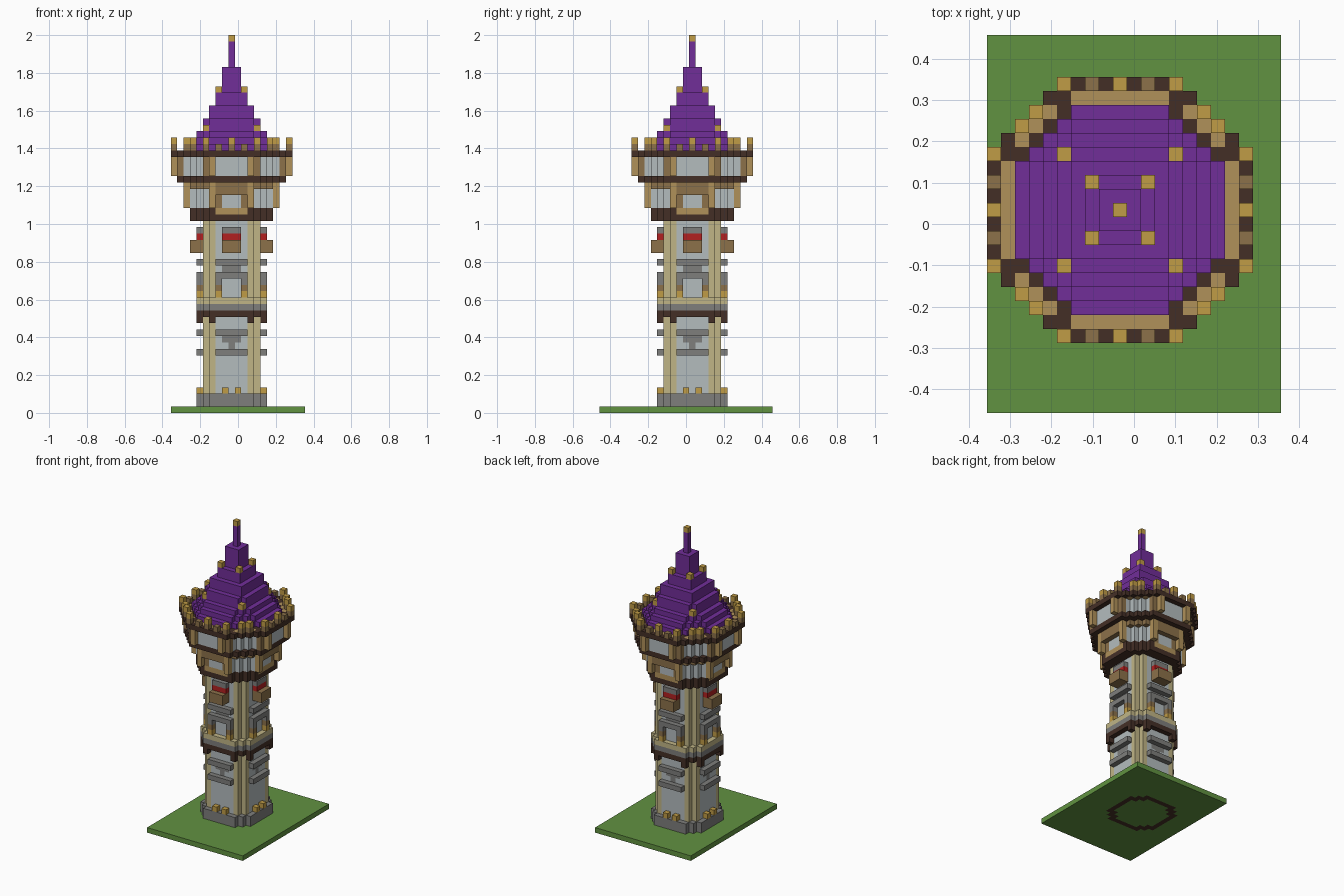
import bpy, bmesh
from mathutils import Vector

if "Cube" in bpy.data.objects:
    bpy.data.objects.remove(bpy.data.objects["Cube"])

U = 2 / 59          # block size
CX, CY = -1, 1      # tower axis, in blocks from the middle of the lawn


def srgb(r, g, b):
    return tuple((c / 255 / 12.92) if c < 11 else ((c / 255 + 0.055) / 1.055) ** 2.4
                 for c in (r, g, b)) + (1.0,)


def material(name, *rgb):
    m = bpy.data.materials.new(name)
    m.use_nodes = True
    m.diffuse_color = srgb(*rgb)
    m.node_tree.nodes["Principled BSDF"].inputs["Base Color"].default_value = m.diffuse_color
    return m


GRASS = material("grass green", 97, 146, 65)
PURPLE = material("roof purple", 113, 46, 153)
GOLD = material("gold", 192, 156, 70)
DARK = material("dark wood", 68, 47, 38)
BROWN = material("brown wood", 140, 113, 74)
TAN = material("tan wood", 176, 145, 90)
BEIGE = material("beige stone", 192, 181, 134)
WHITE = material("pale wall", 180, 188, 190)
GREY = material("grey stone", 126, 126, 124)
RED = material("red", 178, 32, 32)

blocks = {}         # block position -> part name
colours = {}        # part name -> material


def put(part, mat, i, j, k0, k1):
    colours[part] = mat
    for k in range(k0, k1 + 1):
        blocks[i, j, k] = part


def octagon(part, mat, r, cut, k0, k1):
    """Solid octagonal layers: half width r, corners cut where |i|+|j| > cut."""
    for i in range(-r, r + 1):
        for j in range(-r, r + 1):
            if abs(i) + abs(j) <= cut:
                put(part, mat, i, j, k0, k1)


def around(part, mat, r, sides, k0, k1):
    """Blocks at distance r from the axis, repeated on all faces and mirrored."""
    for a in sides:
        for s in (-1, 1):
            for t in (-1, 1):
                put(part, mat, s * r, t * a, k0, k1)
                put(part, mat, t * a, s * r, k0, k1)


# Lawn with the foundation ring showing underneath
for x in range(-10, 11):
    for y in range(-13, 14):
        put("lawn", GRASS, x - CX, y - CY, 0, 0)
octagon("foundation", DARK, 5, 8, 0, 0)
octagon("lawn", GRASS, 4, 6, 0, 0)

# Shaft with beige corner pillars
octagon("shaft_wall", WHITE, 4, 7, 1, 29)
around("corner_pillars", BEIGE, 4, [3], 1, 29)

# Plinth
octagon("plinth", GREY, 5, 8, 1, 2)
around("plinth_studs", GOLD, 5, [1], 3, 3)

# Stone bars on each face, joined by a short post
for low, high in ((9, 12), (21, 23)):
    for k in (low, high):
        around("stone_bars", GREY, 5, range(3), k, k)
    around("bar_posts", GREY, 4, [0], low, high)
    around("bar_posts", GREY, 4, [1], high - 1, high - 1)

# Middle cornice
around("cornice_brackets", DARK, 5, [3], 14, 14)
octagon("cornice_base", DARK, 5, 8, 15, 15)
octagon("cornice_middle", GREY, 5, 8, 16, 16)
octagon("cornice_top", BEIGE, 5, 8, 17, 17)

# Windows above the cornice
around("window_posts", GOLD, 5, [2], 18, 18)
around("window_frames", BROWN, 5, [2], 19, 19)
around("window_caps", GREY, 5, [2], 20, 20)

# Balcony boxes with red flowers and a stone arch
for r in (5, 6):
    around("balcony_boxes", BROWN, r, range(2), 25, 26)
around("balcony_flowers", RED, 5, range(2), 27, 27)
around("balcony_arches", GREY, 5, range(2), 28, 28)

# Lower room
octagon("lower_room_wall", WHITE, 6, 9, 30, 35)
octagon("lower_room_base", DARK, 6, 9, 30, 31)
around("lower_room_sills", TAN, 6, range(3), 31, 31)
around("lower_room_frames", BROWN, 6, [2], 32, 33)
around("lower_room_pillars", TAN, 7, [3], 32, 35)
around("lower_room_lintels", BROWN, 7, range(3), 34, 35)
around("lower_room_lintels", BROWN, 6, [4], 35, 35)
around("lower_room_lintels", BROWN, 5, [5], 35, 35)

# Upper room
octagon("upper_room_base", DARK, 8, 12, 36, 36)
octagon("upper_room_wall", WHITE, 8, 11, 37, 39)
around("upper_room_pillars", TAN, 9, [3], 37, 39)
around("upper_room_posts", BROWN, 8, [4], 37, 39)

# Walkway and battlements
octagon("walkway_edge", DARK, 9, 13, 40, 40)
around("walkway_floor", TAN, 8, range(4), 40, 40)
around("walkway_floor", TAN, 7, [5], 40, 40)
around("walkway_floor", TAN, 6, [6], 40, 40)
around("merlons", BROWN, 9, [0, 2, 4], 41, 41)
around("merlons", BROWN, 7, [6], 41, 41)
around("merlon_caps", GOLD, 9, [0, 4], 42, 42)
around("merlon_caps", GOLD, 7, [6], 42, 42)

# Stepped roof: half width, corner cut, first and last layer
for r, cut, k0, k1 in ((7, 10, 41, 41), (6, 9, 42, 42), (5, 8, 43, 43), (4, 7, 44, 45),
                       (3, 6, 46, 47), (2, 4, 48, 49), (1, 2, 50, 53), (0, 0, 54, 57)):
    octagon("roof", PURPLE, r, cut, k0, k1)
around("roof_finials", GOLD, 4, [4], 44, 44)
around("roof_finials", GOLD, 2, [2], 50, 50)
put("spire_tip", GOLD, 0, 0, 58, 58)

# Turn the blocks into one mesh per part, keeping outer faces only
AXES = [Vector(v) for v in ((1, 0, 0), (0, 1, 0), (0, 0, 1))]
for part, mat in colours.items():
    bm = bmesh.new()
    for pos, name in blocks.items():
        if name != part:
            continue
        centre = Vector((pos[0] + CX, pos[1] + CY, pos[2] + 0.5))
        for n in range(3):
            for s in (-1, 1):
                d = AXES[n] * s
                if tuple(int(p + q) for p, q in zip(pos, d)) in blocks:
                    continue
                u, v = AXES[(n + 1) % 3] / 2, AXES[(n + 2) % 3] / 2 * s
                bm.faces.new([bm.verts.new((centre + d / 2 + w) * U)
                              for w in (-u - v, u - v, u + v, v - u)])
    bmesh.ops.remove_doubles(bm, verts=bm.verts, dist=U / 100)
    bmesh.ops.dissolve_limit(bm, angle_limit=0.01, verts=bm.verts, edges=bm.edges)
    mesh = bpy.data.meshes.new(part)
    bm.to_mesh(mesh)
    bm.free()
    mesh.materials.append(mat)
    bpy.context.collection.objects.link(bpy.data.objects.new(part, mesh))
